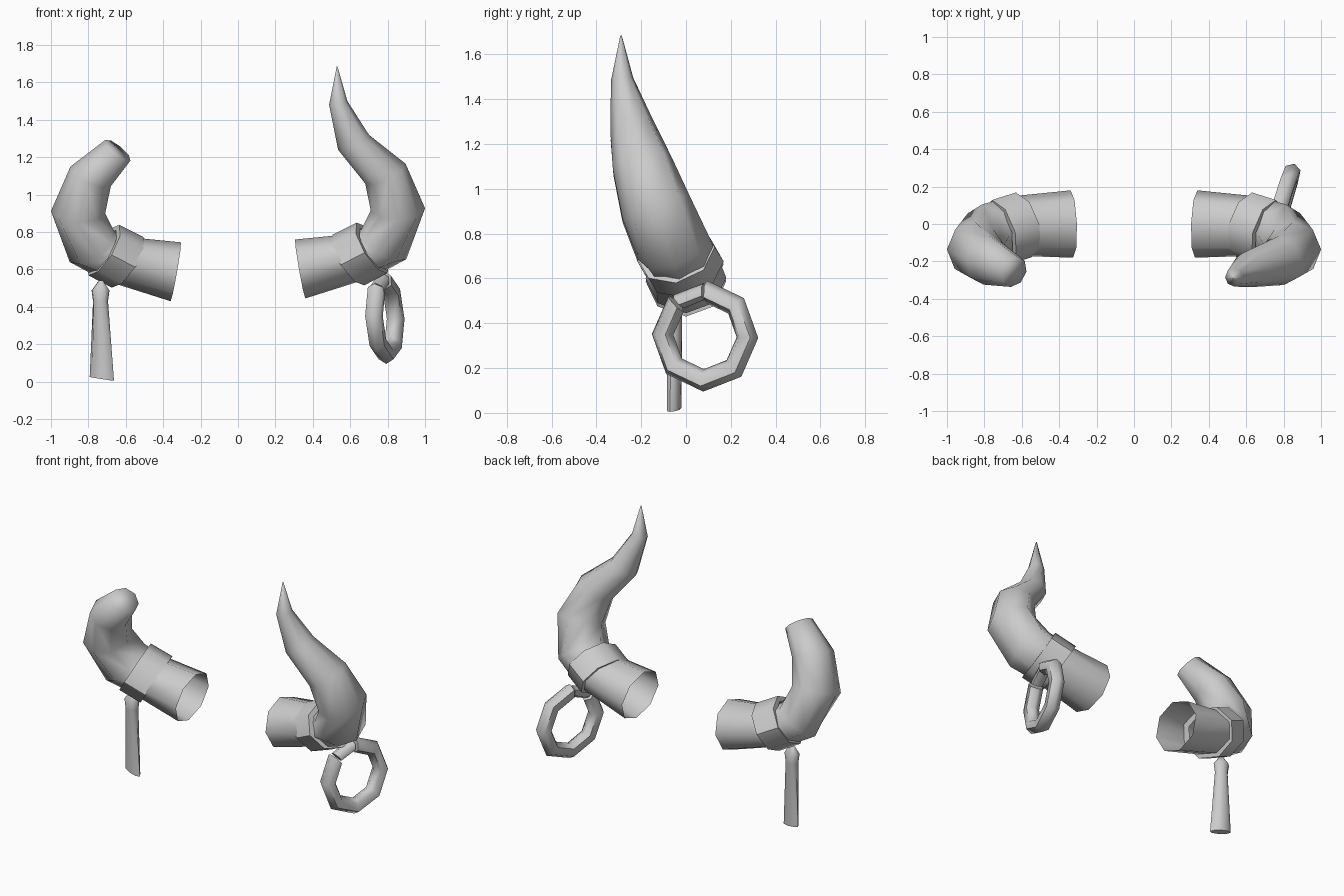
import bpy, bmesh
from math import pi, sin, cos, radians
from mathutils import Vector as V

if "Cube" in bpy.data.objects:
    bpy.data.objects.remove(bpy.data.objects["Cube"])


def loft(name, rings, cap_start=False, cap_end=True, angle=None):
    """Skin a list of point loops into a tube."""
    bm = bmesh.new()
    loops = [[bm.verts.new(p) for p in r] for r in rings]
    n = len(loops[0])
    for a, b in zip(loops, loops[1:]):
        for i in range(n):
            j = (i + 1) % n
            bm.faces.new((a[i], a[j], b[j], b[i]))
    if cap_start:
        bm.faces.new(loops[0][::-1])
    if cap_end:
        bm.faces.new(loops[-1])
    bmesh.ops.recalc_face_normals(bm, faces=bm.faces)
    me = bpy.data.meshes.new(name)
    bm.to_mesh(me)
    bm.free()
    ob = bpy.data.objects.new(name, me)
    bpy.context.collection.objects.link(ob)
    bpy.ops.object.select_all(action='DESELECT')
    ob.select_set(True)
    bpy.context.view_layer.objects.active = ob
    if angle is None:
        bpy.ops.object.shade_smooth()
    else:
        bpy.ops.object.shade_smooth_by_angle(angle=radians(angle))
    return ob


def sections(rows, side=1, dz=0.0):
    """Octagons from (inner x, inner z, outer x, outer z, centre y, depth radius)."""
    cs = [V(((r[0] + r[2]) / 2, r[4], (r[1] + r[3]) / 2)) for r in rows]
    out = []
    for k, r in enumerate(rows):
        t = cs[min(k + 1, len(cs) - 1)] - cs[max(k - 1, 0)]
        u = V((r[2] - r[0], 0, r[3] - r[1])) / 2
        v = u.cross(t).normalized() * r[5]
        if v.y < 0:
            v = -v
        loop = [cs[k] + u * cos(i * pi / 4) + v * sin(i * pi / 4) for i in range(8)]
        out.append([V((p.x * side, p.y, p.z + dz)) for p in loop])
    return out


# Horns: shared lower part, then full tip (right) or broken stump (left)
lower = [(.305, .76, .36, .445, 0, .18),
         (.575, .787, .725, .56, -.012, .16),
         (.66, .815, .90, .655, -.055, .17),
         (.71, .915, 1.0, .927, -.135, .158),
         (.68, 1.06, .896, 1.165, -.195, .135)]
tip = [(.535, 1.24, .70, 1.32, -.24, .1),
       (.487, 1.48, .585, 1.50, -.285, .05),
       (.528, 1.685, .532, 1.685, -.29, .003)]
stump = [(.575, 1.197, .71, 1.307, -.255, .085)]
loft("right_horn", sections(lower + tip))
loft("left_horn_broken", sections(lower + stump, -1, -.015))

# Bands: outer tube with lips turned in toward the horn
band = [(.53, .745, .65, .55, 0, .14),
        (.505, .785, .675, .515, -.005, .18),
        (.635, .85, .80, .58, -.045, .18),
        (.665, .80, .77, .63, -.045, .13)]


def band_rings(side, dz):
    outer = sections(band[1:3], side, dz)
    lips = []
    for loop in outer:
        c = sum(loop, V()) / 8
        lips.append([c + (p - c) * .78 for p in loop])
    return [lips[0]] + outer + [lips[1]]


loft("right_band", band_rings(1, 0), False, False, 50)
loft("left_band", band_rings(-1, -.012), False, False, 50)

# Hanging ring on the right horn: open octagon bridged by a thinner link
centre = V((.785, .085, .343))
along = V((sin(radians(17)), cos(radians(17)), 0))
side_dir = V((along.y, -along.x, 0))
up = V((-.04, 0, 1)).normalized()


def ring_section(deg, r, miter=1.0):
    a = radians(deg)
    d = along * cos(a) + up * sin(a)
    return [centre + d * (.198 + r * miter * cos(i * pi / 3)) + side_dir * r * sin(i * pi / 3)
            for i in range(6)]


loft("hanging_ring", [ring_section(88 - 45 * k, .048, 1.05) for k in range(8)], True, True, 60)
loft("ring_link", [ring_section(92, .038), ring_section(129, .038)], True, True, 60)

# Flat-ended pendant under the left horn: (x, z, half width, half depth)
wide, deep = V((cos(.3), -sin(.3), 0)), V((sin(.3), cos(.3), 0))
profile = [(-.733, .54, .012, .012), (-.735, .488, .05, .042),
           (-.735, .43, .042, .036), (-.728, .015, .068, .026)]
rings = []
for k, (x, z, w, d) in enumerate(profile):
    slant = -.15 if k == 3 else 0
    loop = []
    for i in range(8):
        a = i * pi / 4
        p = V((x, -.052, z)) + wide * w * cos(a) + deep * d * sin(a)
        p.z += slant * w * cos(a)
        loop.append(p)
    rings.append(loop)
rings[-1] = [V((p.x, p.y, max(p.z, 0))) for p in rings[-1]]
loft("hanging_pendant", rings, True, True, 60)
